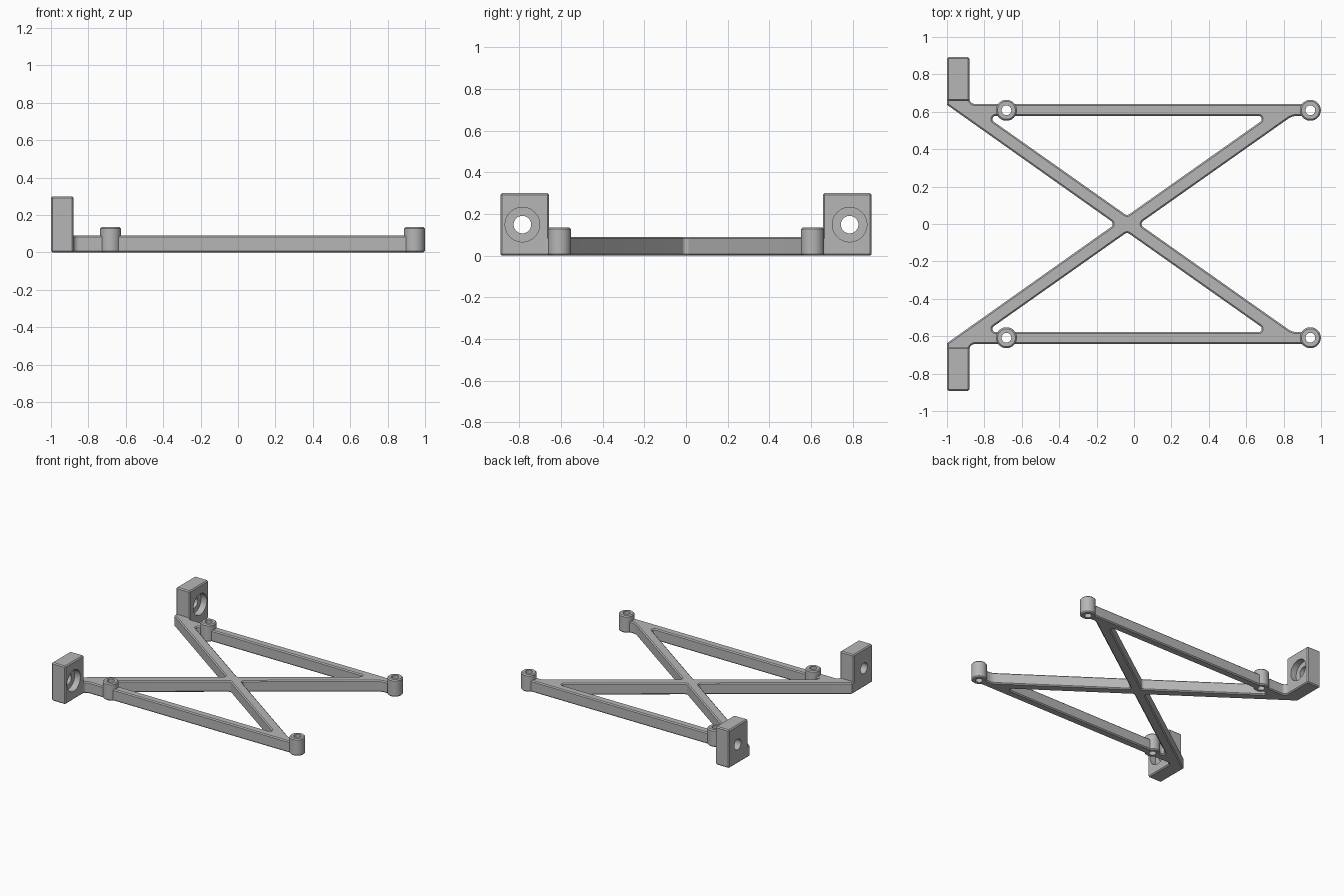
import bpy, bmesh, math
from mathutils import Vector, Matrix

cube = bpy.data.objects.get("Cube")
if cube:
    bpy.data.objects.remove(cube, do_unlink=True)

grey = bpy.data.materials.new("plain grey")
grey.use_nodes = True
grey.diffuse_color = (0.47, 0.47, 0.47, 1)
for node in grey.node_tree.nodes:
    if node.type == 'BSDF_PRINCIPLED':
        node.inputs["Base Color"].default_value = grey.diffuse_color

EDGE = 0.008        # small chamfer on every outer edge
HEIGHT = 0.09       # beam height
RAIL_Y = 0.608      # centre line of the rails
BOSS_X = (-0.682, 0.943)


def add_object(name, bm):
    bmesh.ops.recalc_face_normals(bm, faces=bm.faces[:])
    mesh = bpy.data.meshes.new(name)
    bm.to_mesh(mesh)
    bm.free()
    obj = bpy.data.objects.new(name, mesh)
    bpy.context.collection.objects.link(obj)
    return obj


def finish(obj):
    """Apply the modifiers, then colour and smooth the part."""
    bpy.context.view_layer.update()
    graph = bpy.context.evaluated_depsgraph_get()
    mesh = bpy.data.meshes.new_from_object(obj.evaluated_get(graph))
    obj.modifiers.clear()
    obj.data = mesh
    mesh.materials.clear()
    mesh.materials.append(grey)
    for face in mesh.polygons:
        face.material_index = 0
    bpy.ops.object.select_all(action='DESELECT')
    bpy.context.view_layer.objects.active = obj
    obj.select_set(True)
    bpy.ops.object.shade_smooth_by_angle(angle=math.radians(30))


def cut(obj, bm):
    """Subtract a helper mesh from a part."""
    cutter = add_object("cutter", bm)
    cutter.hide_render = True
    mod = obj.modifiers.new("cut", 'BOOLEAN')
    mod.operation = 'DIFFERENCE'
    mod.solver = 'EXACT'
    mod.object = cutter
    finish(obj)
    bpy.data.objects.remove(cutter, do_unlink=True)


def add_cylinder(bm, radius, depth, matrix):
    bmesh.ops.create_cone(bm, cap_ends=True, segments=40, radius1=radius,
                          radius2=radius, depth=depth, matrix=matrix)


def rounded(corners, steps=8):
    """Turn (x, y, radius) corners into an outline with filleted corners."""
    out = []
    for i, (x, y, r) in enumerate(corners):
        p = Vector((x, y))
        if not r:
            out.append(p)
            continue
        d1 = (Vector(corners[i - 1][:2]) - p).normalized()
        d2 = (Vector(corners[(i + 1) % len(corners)][:2]) - p).normalized()
        half = d1.angle(d2) / 2
        centre = p + (d1 + d2).normalized() * r / math.sin(half)
        start = p + d1 * r / math.tan(half) - centre
        end = p + d2 * r / math.tan(half) - centre
        for k in range(steps + 1):
            out.append(centre + start.lerp(end, k / steps).normalized() * r)
    return out


def inset(points, amount):
    """Move an outline to its left by a mitred amount."""
    out = []
    for i, p in enumerate(points):
        a = (p - points[i - 1]).normalized()
        b = (points[(i + 1) % len(points)] - p).normalized()
        na, nb = Vector((-a.y, a.x)), Vector((-b.y, b.x))
        out.append(p + (na + nb) * amount / (1 + na.dot(nb)))
    return out


def chamfered_plate(loops, height):
    """Plate with holes, chamfered along all its outlines."""
    bm = bmesh.new()
    caps = {0: [], 3: []}
    for points in loops:
        inner = inset(points, EDGE)
        levels = ((inner, 0), (points, EDGE), (points, height - EDGE), (inner, height))
        rings = [[bm.verts.new((p.x, p.y, z)) for p in pts] for pts, z in levels]
        n = len(points)
        for low, high in zip(rings, rings[1:]):
            for i in range(n):
                j = (i + 1) % n
                bm.faces.new((low[i], low[j], high[j], high[i]))
        for level in caps:
            ring = rings[level]
            caps[level] += [bm.edges.get((ring[i], ring[(i + 1) % n])) for i in range(n)]
    for edges in caps.values():
        bmesh.ops.triangle_fill(bm, use_beauty=True, edges=edges, normal=(0, 0, 1))
    return bm


def flipped(corners):
    return [(x, -y, r) for x, y, r in reversed(corners)]


# Crossed frame: two diagonals, two rails and the feet below the tabs
upper = [(0.846, 0.578, 0.08), (0.903, 0.578, 0), (0.903, 0.642, 0),
         (-0.88, 0.642, 0.03), (-0.88, 0.69, 0), (-1, 0.69, 0), (-1, 0.637, 0)]
outline = [(0.026, 0, 0.02)] + upper + [(-0.1, 0, 0.02)] + flipped(upper)
opening = [(-0.037, 0.044, 0.02), (-0.794, 0.578, 0.017), (0.72, 0.578, 0.017)]
frame = add_object("cross_frame", chamfered_plate(
    [rounded(outline), rounded(opening), rounded(flipped(opening))], HEIGHT))

# Room in the rails for the hollow bosses
bm = bmesh.new()
for side in (-1, 1):
    add_cylinder(bm, 0.045, 1, Matrix.Translation((BOSS_X[0], side * RAIL_Y, 0)))
cut(frame, bm)

# Hollow screw bosses
R_OUT, R_IN, TOP = 0.056, 0.026, 0.135
boss_profile = [(R_IN, 0), (R_OUT - EDGE, 0), (R_OUT, EDGE), (R_OUT, TOP - EDGE),
                (R_OUT - EDGE, TOP), (R_IN, TOP)]
for end, x in zip(("right", "left"), BOSS_X):
    for place, side in (("front", -1), ("back", 1)):
        bm = bmesh.new()
        verts = [bm.verts.new((r, 0, z)) for r, z in boss_profile]
        edges = [bm.edges.new((verts[i - 1], v)) for i, v in enumerate(verts)]
        bmesh.ops.spin(bm, geom=verts + edges, cent=(0, 0, 0), axis=(0, 0, 1),
                       angle=math.tau, steps=40)
        bmesh.ops.remove_doubles(bm, verts=bm.verts[:], dist=0.0001)
        boss = add_object(f"{place}_{end}_boss", bm)
        boss.location = (x, side * RAIL_Y, 0)
        finish(boss)

# Upright mounting tabs with counterbored holes
for place, side in (("front", -1), ("back", 1)):
    bm = bmesh.new()
    bmesh.ops.create_cube(bm, size=1, matrix=Matrix.Translation(
        (-0.94, side * 0.775, 0.15)) @ Matrix.Diagonal((0.12, 0.234, 0.3, 1)))
    bmesh.ops.bevel(bm, geom=bm.edges[:], offset=EDGE, segments=1, affect='EDGES')
    tab = add_object(f"{place}_mounting_tab", bm)
    for radius, x in ((0.042, -0.94), (0.083, -0.83)):
        bm = bmesh.new()
        add_cylinder(bm, radius, 0.2, Matrix.Translation((x, side * 0.786, 0.149))
                     @ Matrix.Rotation(math.pi / 2, 4, 'Y'))
        cut(tab, bm)
